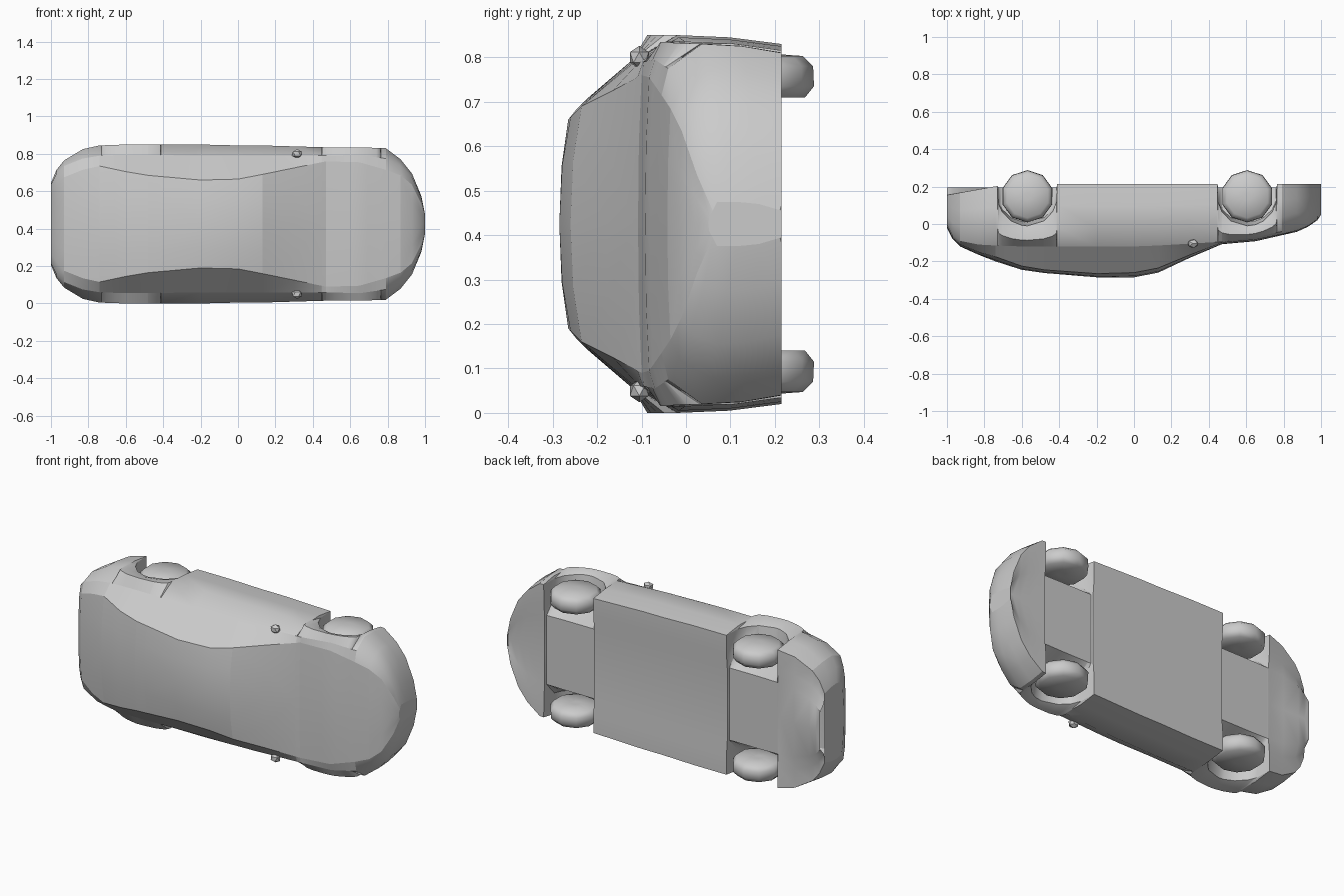
import bpy, bmesh, math

if "Cube" in bpy.data.objects:
    bpy.data.objects.remove(bpy.data.objects["Cube"])

HALF = 0.425          # half of the car width; the car lies with its roof towards -y

# stations: x, side half-width, belt width, belt height, roof-edge width, roof-edge height, centre height
KEYS = [
    (-1.00, .22, .21, .00, .16, .012, .02),
    (-.97, .29, .27, .06, .20, .075, .08),
    (-.93, .34, .31, .09, .25, .11, .12),
    (-.83, .40, .35, .11, .29, .15, .165),
    (-.74, .42, .365, .115, .31, .175, .20),
    (-.60, .425, .37, .12, .28, .225, .245),
    (-.48, .425, .37, .12, .26, .245, .262),
    (-.20, .425, .365, .12, .235, .265, .285),
    (.00, .42, .365, .12, .24, .26, .285),
    (.13, .42, .365, .115, .265, .235, .26),
    (.30, .415, .365, .105, .30, .165, .18),
    (.47, .41, .365, .095, .335, .10, .108),
    (.65, .41, .37, .07, .33, .083, .092),
    (.79, .405, .35, .04, .29, .055, .06),
    (.87, .345, .31, .01, .26, .035, .042),
    (.93, .27, .25, -.01, .21, .01, .015),
    (.98, .15, .14, -.04, .11, -.025, -.02),
    (1.0, .05, .05, -.07, .03, -.06, -.05),
]
WHEELS = (-.57, .605)
WHEEL_H, ARCH_R = -.148, .158


def pt(x, w, h):
    return (x, -h, w + HALF)


def station(x):
    for a, b in zip(KEYS, KEYS[1:]):
        if a[0] <= x <= b[0]:
            t = (x - a[0]) / (b[0] - a[0])
            return [p + (q - p) * t for p, q in zip(a, b)]


def sill(x):
    """Lower edge of the body side, rising over the wheels."""
    h = -.215 if x > -.42 else -.155 - .05 * min(1, (x + 1) / .28)
    for c in WHEELS:
        d = abs(x - c)
        if d < ARCH_R:
            h = max(h, WHEEL_H + math.sqrt(ARCH_R ** 2 - d * d))
    return h


def ring(x):
    """Half section from sill to roof centre."""
    _, W, bw, bh, ew, eh, ch = station(x)
    s = sill(x)
    mid = ch - (ch - eh) * .25
    return [(W - .02, s), (W - .005, s + (bh - s) * .35), (W, s + (bh - s) * .7),
            (bw, bh), (ew, eh), (ew * .55, mid), (0, ch)]


def floor_ring(x):
    """Half section of the underside with wheel wells."""
    W = station(x)[1]
    s, f = sill(x), W / HALF
    base = min(s, -.195)
    base = max(base, -.2)
    if s < base:
        base = s + .008
    return [(W - .02, s), (.29 * f, base + (s - base) * .9), (.21 * f, base), (0, base)]


XS = {k[0] for k in KEYS} | {-.72}
for c in WHEELS:
    XS |= {round(c + ARCH_R * k, 4) for k in (-1.01, -.98, -.85, -.55, 0, .55, .85, .98, 1.01)}
XS = sorted(XS)


def make(name, bm, angle=40):
    bmesh.ops.remove_doubles(bm, verts=bm.verts, dist=1e-5)
    bmesh.ops.recalc_face_normals(bm, faces=bm.faces)
    me = bpy.data.meshes.new(name)
    bm.to_mesh(me)
    bm.free()
    ob = bpy.data.objects.new(name, me)
    bpy.context.collection.objects.link(ob)
    bpy.context.view_layer.objects.active = ob
    ob.select_set(True)
    bpy.ops.object.shade_smooth_by_angle(angle=math.radians(angle))
    ob.select_set(False)
    return ob


def panel(name, x0, x1, i0, i1, section=ring, sides=(1, -1)):
    """Skin the section points i0..i1 between x0 and x1 on the given sides."""
    bm = bmesh.new()
    xs = [x for x in XS if x0 - 1e-6 <= x <= x1 + 1e-6]
    for s in sides:
        rows = [[bm.verts.new(pt(x, s * w, h)) for w, h in section(x)[i0:i1 + 1]] for x in xs]
        for a, b in zip(rows, rows[1:]):
            for j in range(len(a) - 1):
                bm.faces.new((a[j], b[j], b[j + 1], a[j + 1]))
    return make(name, bm)


# body skin
for label, s in (("left", 1), ("right", -1)):
    panel(label + "_body_side", -.93, .79, 0, 3, sides=(s,))
    panel(label + "_rear_shoulder", -.93, -.74, 3, 4, sides=(s,))
    panel(label + "_side_window", -.74, .47, 3, 4, sides=(s,))
    panel(label + "_wing_top", .47, .79, 3, 4, sides=(s,))
panel("hood", .47, .87, 4, 6)
panel("windscreen", .13, .47, 4, 6)
panel("roof", -.48, .13, 4, 6)
panel("rear_window", -.74, -.48, 4, 6)
panel("boot_lid", -.93, -.74, 4, 6)
panel("front_bumper", .79, 1, 0, 4)
panel("nose", .87, 1, 4, 6)
panel("rear_bumper", -1, -.93, 0, 6)
panel("floor", -1, 1, 0, 3, floor_ring)

# end caps
for name, x in (("tail_panel", -1), ("nose_tip", 1)):
    bm = bmesh.new()
    r = ring(x)
    for (w, h), (w2, h2) in zip(r, r[1:]):
        bm.faces.new([bm.verts.new(p) for p in
                      (pt(x, w, h), pt(x, w2, h2), pt(x, -w2, h2), pt(x, -w, h))][:4]) if w2 else \
            bm.faces.new([bm.verts.new(p) for p in (pt(x, w, h), pt(x, 0, h2), pt(x, -w, h))])
    make(name, bm)

# wheels: ten-sided tyres with slightly domed outer faces
N = 10
for end, c in zip(("rear", "front"), WHEELS):
    for label, s in (("left", 1), ("right", -1)):
        bm = bmesh.new()
        rings = []
        for r, w in ((.02, .285), (.12, .285), (.14, .31), (.138, .355), (.115, .378), (.02, .385)):
            rings.append([bm.verts.new(pt(c + r * math.cos(2 * math.pi * (k + .5) / N), s * w,
                                          WHEEL_H + r * math.sin(2 * math.pi * (k + .5) / N)))
                          for k in range(N)])
        for a, b in zip(rings, rings[1:]):
            for k in range(N):
                bm.faces.new((a[k], a[(k + 1) % N], b[(k + 1) % N], b[k]))
        bm.faces.new(rings[0])
        bm.faces.new(rings[-1])
        make(f"{end}_{label}_wheel", bm, 60)

# door mirrors
for label, s in (("left", 1), ("right", -1)):
    bm = bmesh.new()
    bmesh.ops.create_icosphere(bm, subdivisions=1, radius=1)
    for v in bm.verts:
        v.co = pt(.315 + v.co.x * .03, s * (.375 + v.co.z * .026), .105 + v.co.y * .025)
    make(label + "_mirror", bm)
